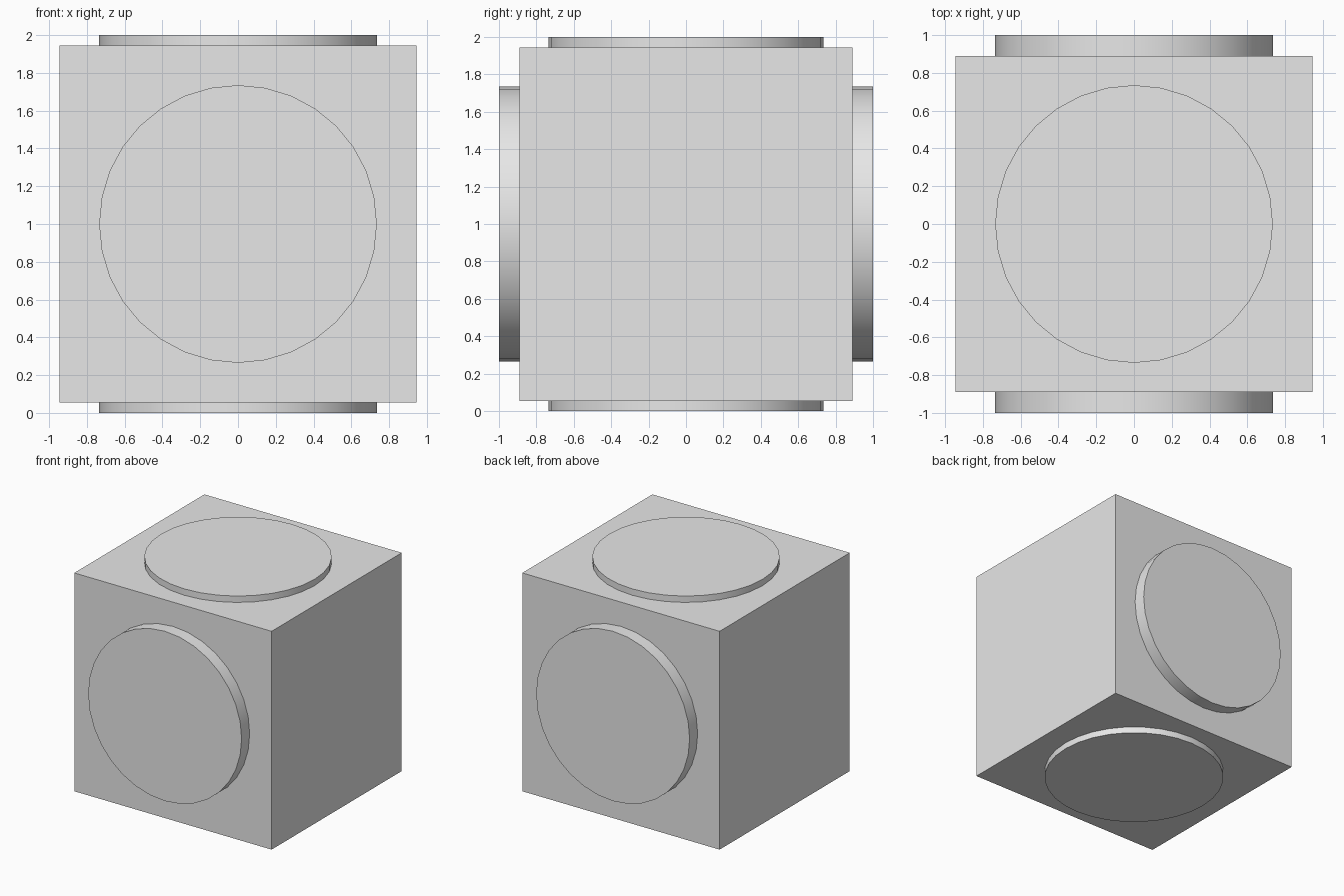
import bpy
from math import pi, radians

cube = bpy.data.objects.get("Cube")
if cube:
    bpy.data.objects.remove(cube, do_unlink=True)

GREY = (0.8, 0.8, 0.8, 1)
grey = bpy.data.materials.new("light grey")
grey.use_nodes = True
grey.diffuse_color = GREY
grey.node_tree.nodes["Principled BSDF"].inputs["Base Color"].default_value = GREY

CENTRE = (0, 0, 1)


def add_drum(name, rotation):
    """Round drum running right through the block, smooth around its rim."""
    bpy.ops.mesh.primitive_cylinder_add(
        vertices=32, radius=0.735, depth=2, location=CENTRE, rotation=rotation)
    drum = bpy.context.object
    drum.name = name
    drum.data.materials.append(grey)
    bpy.ops.object.shade_smooth_by_angle(angle=radians(30))


# Main block, slightly shallower front to back
bpy.ops.mesh.primitive_cube_add(size=1, location=CENTRE)
block = bpy.context.object
block.name = "block"
block.scale = (1.89, 1.78, 1.89)
bpy.ops.object.transform_apply(location=False, rotation=False, scale=True)
block.data.materials.append(grey)

# Drums standing proud at top and bottom, and at front and back
add_drum("upright_drum", (0, 0, 0))
add_drum("front_to_back_drum", (pi / 2, 0, 0))
